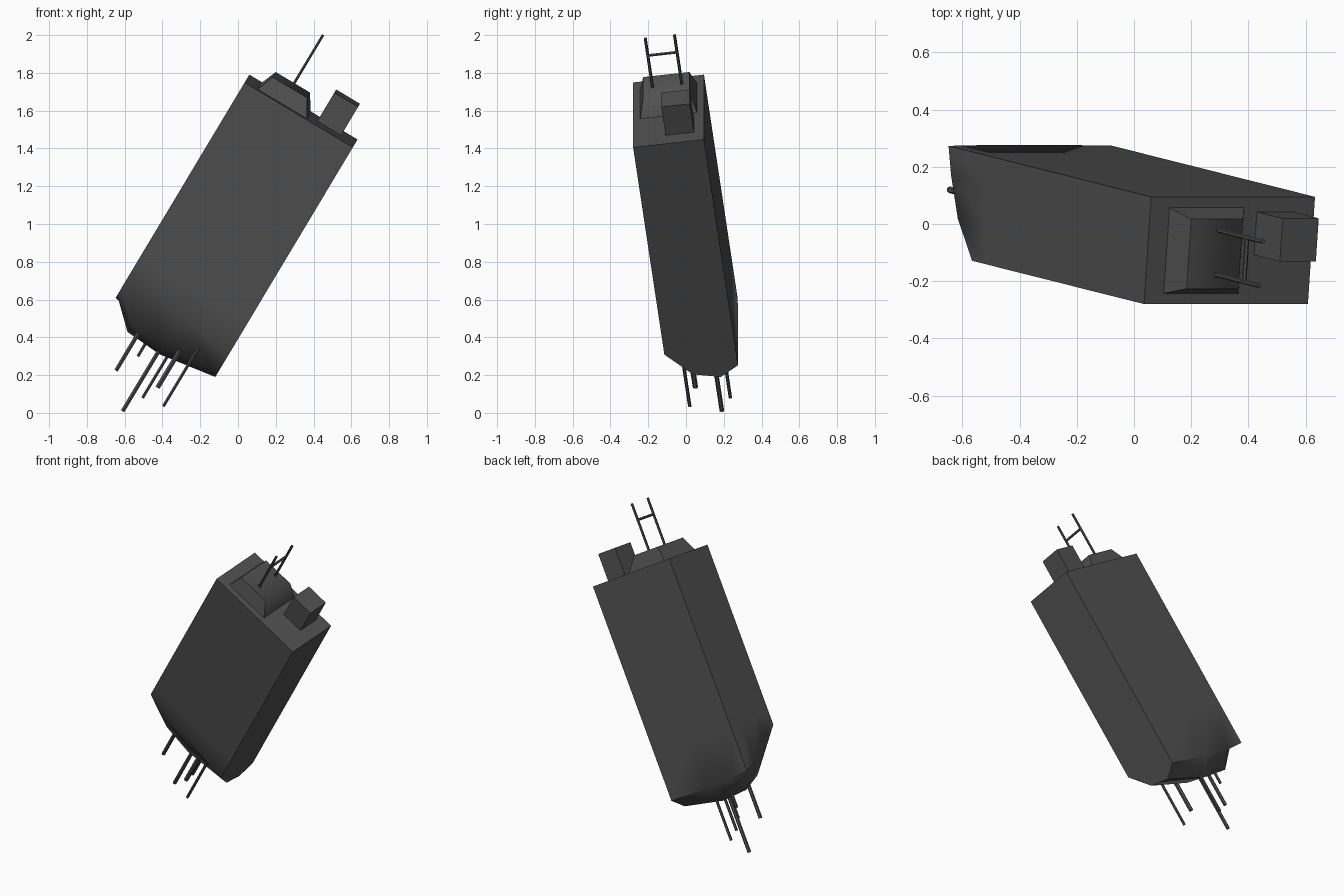
import bpy, bmesh, math
from mathutils import Matrix, Vector

if "Cube" in bpy.data.objects:
    bpy.data.objects.remove(bpy.data.objects["Cube"])

# Tilted local frame: U = width, V = depth, W = along the pillar (0 at its top face)
U = Vector((0.858, 0.0, -0.514)).normalized()
V = Vector((0.066, 0.992, 0.110)).normalized()
W = U.cross(V).normalized()
V = W.cross(U)
O = Vector((0.0475, -0.0925, 1.77))
FRAME = Matrix((U, V, W)).transposed().to_4x4()
FRAME.translation = O

grey = bpy.data.materials.new("dark grey")
grey.diffuse_color = (0.08, 0.08, 0.08, 1)
grey.use_nodes = True
grey.node_tree.nodes["Principled BSDF"].inputs["Base Color"].default_value = grey.diffuse_color


def finish(name, bm, angle=None):
    bmesh.ops.recalc_face_normals(bm, faces=bm.faces)
    bm.transform(FRAME)
    me = bpy.data.meshes.new(name)
    bm.to_mesh(me)
    bm.free()
    me.materials.append(grey)
    ob = bpy.data.objects.new(name, me)
    bpy.context.collection.objects.link(ob)
    if angle:
        bpy.ops.object.select_all(action='DESELECT')
        ob.select_set(True)
        bpy.context.view_layer.objects.active = ob
        bpy.ops.object.shade_smooth_by_angle(angle=math.radians(angle))
    return ob


def frustum(name, base, top, z0, z1, angle=None):
    """Block between two rectangles given as (u0, u1, v0, v1)."""
    bm = bmesh.new()
    rings = []
    for (a, b, c, d), z in ((base, z0), (top, z1)):
        rings.append([bm.verts.new((x, y, z)) for x, y in ((a, c), (b, c), (b, d), (a, d))])
    for r in rings:
        bm.faces.new(r)
    for i in range(4):
        j = (i + 1) % 4
        bm.faces.new((rings[0][i], rings[0][j], rings[1][j], rings[1][i]))
    return finish(name, bm, angle)


def rod(name, p, q, r):
    """Six-sided bar between two local points."""
    p, q = Vector(p), Vector(q)
    bm = bmesh.new()
    rot = (q - p).to_track_quat('Z', 'Y').to_matrix().to_4x4()
    bmesh.ops.create_cone(bm, cap_ends=True, segments=6, radius1=r, radius2=r,
                          depth=(q - p).length,
                          matrix=Matrix.Translation((p + q) / 2) @ rot)
    return finish(name, bm)


# Pillar: straight shaft with an uneven broken lower end (depth per grid point)
us = (0.0, 0.147, 0.354, 0.668)
vs = (-0.189, -0.055, 0.09, 0.189)
ends = ((1.18, 1.295, 1.36, 1.39),
        (1.22, 1.44, 1.50, 1.41),
        (1.25, 1.47, 1.514, 1.41),
        (1.29, 1.43, 1.465, 1.405))
bm = bmesh.new()
bottom = [[bm.verts.new((u, v, -ends[i][j])) for j, v in enumerate(vs)] for i, u in enumerate(us)]
for i in range(3):
    for j in range(3):
        bm.faces.new((bottom[i][j], bottom[i + 1][j], bottom[i + 1][j + 1], bottom[i][j + 1]))
border = ([(i, 0) for i in range(3)] + [(3, j) for j in range(3)]
          + [(i, 3) for i in (3, 2, 1)] + [(0, j) for j in (3, 2, 1)])
loops = [[bottom[i][j] for i, j in border]]
for z in (-1.1, 0.0):
    loops.append([bm.verts.new((us[i], vs[j], z)) for i, j in border])
for lo, hi in zip(loops, loops[1:]):
    for k in range(12):
        n = (k + 1) % 12
        bm.faces.new((lo[k], lo[n], hi[n], hi[k]))
bm.faces.new(loops[-1])
finish("pillar", bm, 50)

# Raised pieces on the top face
frustum("top_hump", (0.074, 0.388, -0.154, 0.154), (0.113, 0.324, -0.123, 0.123), -0.01, 0.093, 60)
box = (0.435, 0.582, -0.016, 0.136)
frustum("top_block", box, box, -0.01, 0.177)

# Two bars with a rung standing on the hump
for k, v in enumerate((-0.073, 0.083)):
    rod("top_bar_%d" % (k + 1), (0.227, v, 0.05), (0.227, v, 0.398), 0.008)
rod("top_rung", (0.227, -0.073, 0.29), (0.227, 0.083, 0.29), 0.008)

# Loose bars sticking out of the broken end: world tip position and radius
tips = (((-0.61, 0.19, 0.01), 0.012), ((-0.395, 0.02, 0.035), 0.009),
        ((-0.425, 0.05, 0.135), 0.014), ((-0.505, 0.235, 0.08), 0.009),
        ((-0.645, 0.12, 0.225), 0.012), ((-0.53, 0.21, 0.30), 0.009))
to_local = FRAME.inverted()
for k, (tip, r) in enumerate(tips):
    p = to_local @ Vector(tip)
    rod("lower_bar_%d" % (k + 1), p, (p.x, p.y, -1.2), r)
